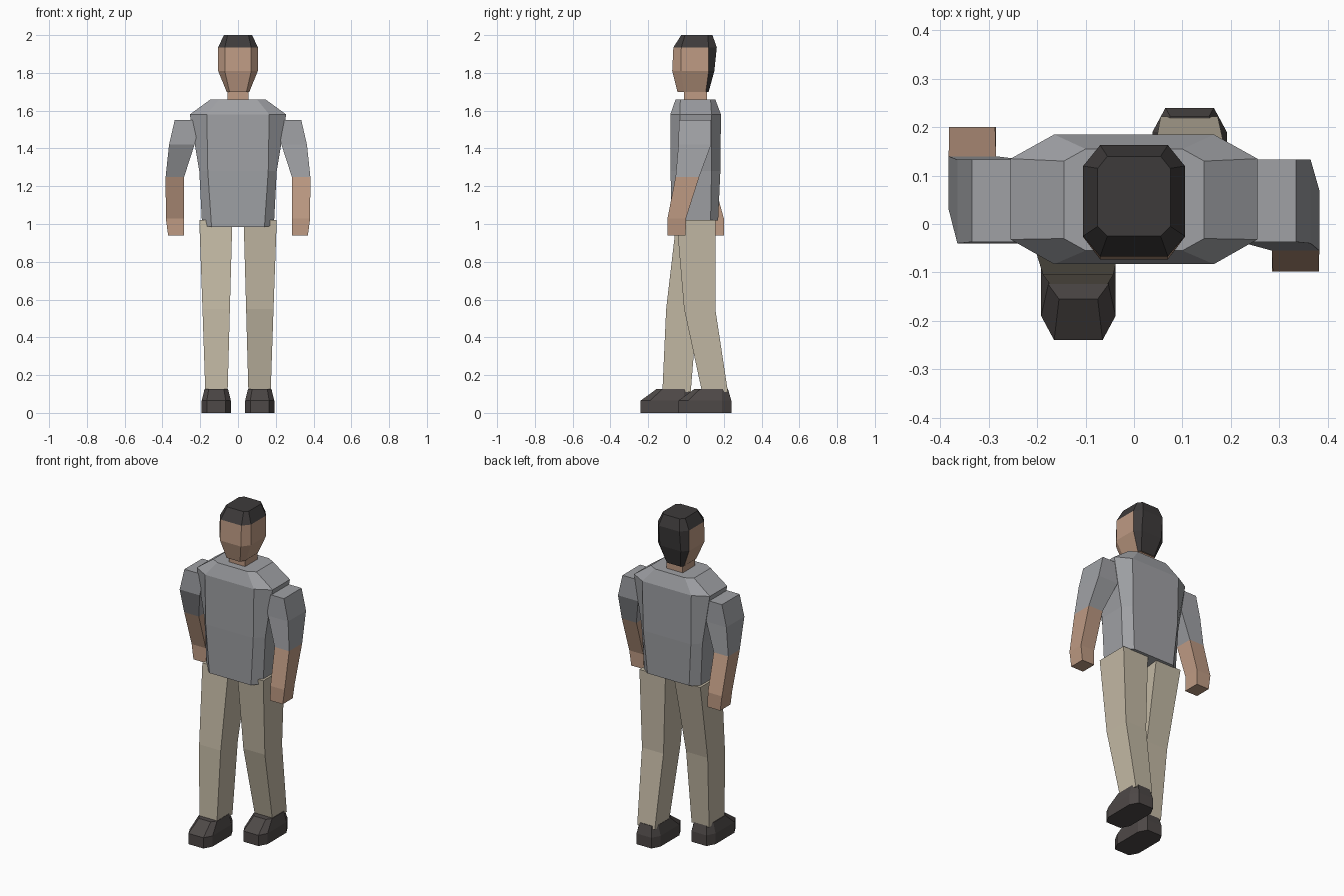
import bpy, bmesh

if "Cube" in bpy.data.objects:
    bpy.data.objects.remove(bpy.data.objects["Cube"])


def make_material(name, srgb):
    mat = bpy.data.materials.new(name)
    mat.use_nodes = True
    colour = [c ** 2.2 for c in srgb] + [1]
    mat.diffuse_color = colour
    mat.node_tree.nodes["Principled BSDF"].inputs["Base Color"].default_value = colour
    return mat


skin = make_material("skin", (.74, .60, .51))
shirt = make_material("grey_shirt", (.62, .625, .64))
cloth = make_material("beige_cloth", (.76, .72, .64))
hair = make_material("dark_hair", (.25, .24, .24))
leather = make_material("dark_leather", (.31, .29, .285))


def box_ring(z, x0, x1, y0, y1):
    """Four-sided cross-section."""
    return [(x0, y0, z), (x1, y0, z), (x1, y1, z), (x0, y1, z)]


def oct_ring(z, wide, narrow, front, side_front, side_back, back, cx=0, tilt=0):
    """Eight-sided cross-section with chamfered corners; tilt raises the back."""
    half = [(narrow, front), (wide, side_front), (wide, side_back), (narrow, back)]
    pts = half + [(-x, y) for x, y in reversed(half)]
    return [(cx + x, y, z + tilt * (y - front)) for x, y in pts]


def loft(name, rings, mats, rule=None):
    """Skin a stack of rings, cap both ends and colour faces by a rule."""
    bm = bmesh.new()
    loops = [[bm.verts.new(p) for p in ring] for ring in rings]
    n = len(rings[0])
    for low, high in zip(loops, loops[1:]):
        for i in range(n):
            j = (i + 1) % n
            bm.faces.new((low[i], low[j], high[j], high[i]))
    bm.faces.new(loops[0])
    bm.faces.new(loops[-1])
    bmesh.ops.recalc_face_normals(bm, faces=bm.faces)
    if rule:
        for f in bm.faces:
            f.material_index = int(rule(f))
    mesh = bpy.data.meshes.new(name)
    bm.to_mesh(mesh)
    bm.free()
    for m in mats:
        mesh.materials.append(m)
    obj = bpy.data.objects.new(name, mesh)
    bpy.context.collection.objects.link(obj)
    return obj


# Shirt body, hem lower at the front
loft("torso", [
    oct_ring(.985, .19, .14, -.075, -.03, .13, .17, tilt=.14),
    oct_ring(1.28, .205, .16, -.082, -.03, .135, .182),
    oct_ring(1.58, .255, .165, -.083, -.032, .135, .185),
    oct_ring(1.66, .145, .1, -.055, -.03, .13, .155)], [shirt])

# Neck and head, hair on the crown and the back
loft("neck", [box_ring(1.64, -.055, .055, -.01, .11),
              box_ring(1.73, -.055, .055, -.01, .11)], [skin])


def is_hair(face):
    c = face.calc_center_median()
    return c.z > 1.94 or (face.normal.y > .3 and c.z > 1.705)


loft("head", [
    oct_ring(1.70, .06, .045, -.045, -.01, .105, .12),
    oct_ring(1.81, .105, .07, -.073, -.027, .12, .15),
    oct_ring(1.935, .105, .07, -.067, -.025, .12, .163),
    oct_ring(2.0, .075, .055, -.025, -.005, .115, .14)], [skin, hair], is_hair)

# Arms: shared outline, with each arm's own swing as (front, back) per level
ARM = [(.94, .285, .37), (1.03, .287, .382), (1.25, .285, .383),
       (1.42, .23, .365), (1.55, .2, .335)]
SHOULDER = [(-.04, .133), (-.037, .133)]
ARM_SWING = {
    "left": [(-.098, -.002), (-.098, 0), (-.055, .07)] + SHOULDER,
    "right": [(.1, .2), (.1, .2), (.03, .14)] + SHOULDER}

# Legs: shared outline, with each leg's own stride
LEG = [(.11, .055, .173), (.55, .043, .188), (1.02, .03, .205)]
LEG_STRIDE = {
    "left": [(.085, .222), (-.01, .155), (-.05, .155)],
    "right": [(-.125, .025), (-.105, .06), (-.05, .155)]}
TOE = {"left": -.04, "right": -.24}

for side, s in (("left", 1), ("right", -1)):
    loft(side + "_arm",
         [box_ring(z, s * a, s * b, *y) for (z, a, b), y in zip(ARM, ARM_SWING[side])],
         [skin, shirt], lambda f: f.calc_center_median().z > 1.25)
    loft(side + "_leg",
         [box_ring(z, s * a, s * b, *y) for (z, a, b), y in zip(LEG, LEG_STRIDE[side])],
         [cloth])
    t = TOE[side]
    loft(side + "_shoe", [
        oct_ring(z, .077, .05, t, t + .05, t + .23, t + .28, s * .115) for z in (0, .065)
    ] + [oct_ring(.127, .062, .04, t + .085, t + .115, t + .23, t + .262, s * .115)], [leather])
